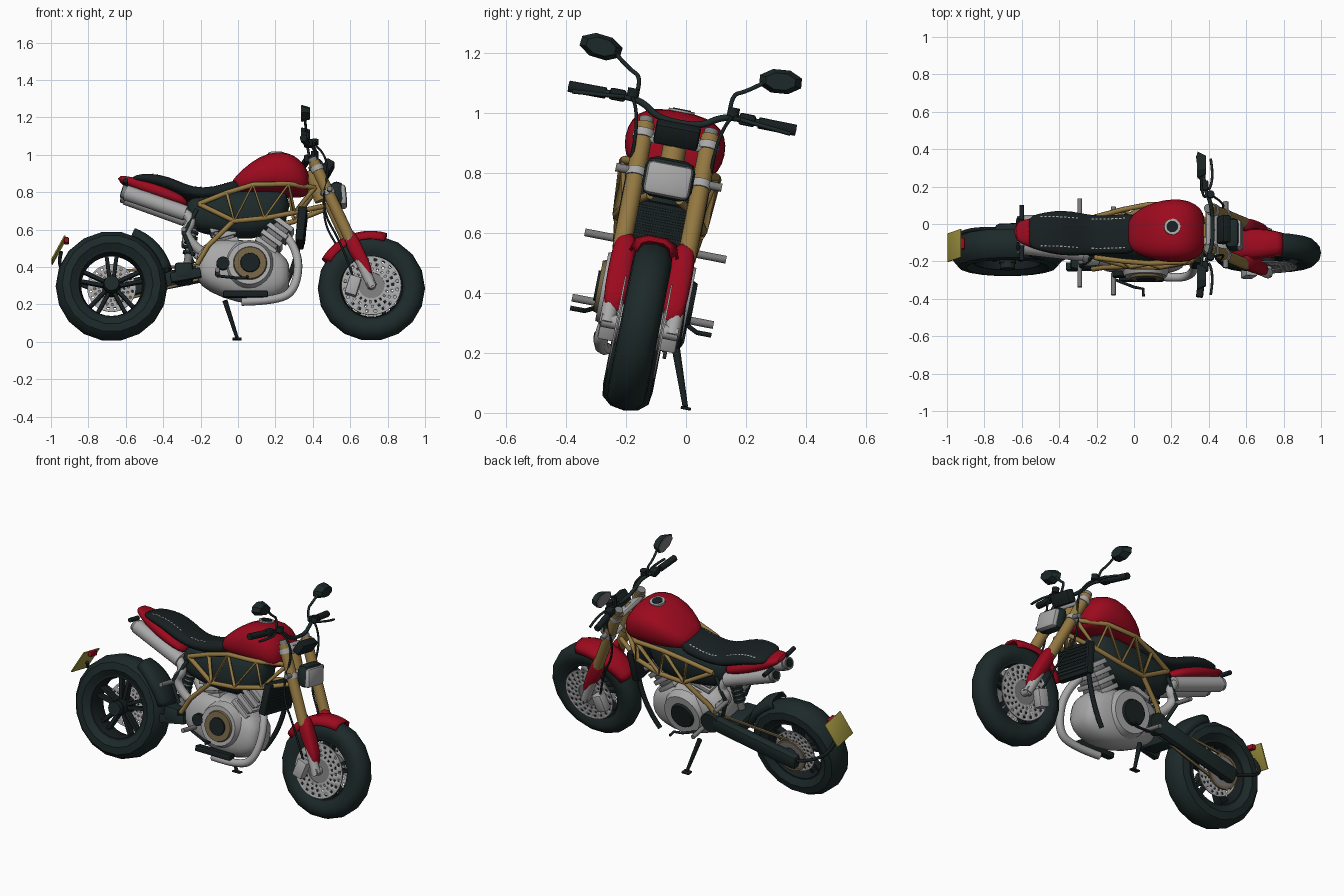
import bpy, bmesh, math
from mathutils import Vector, Matrix

if "Cube" in bpy.data.objects:
    bpy.data.objects.remove(bpy.data.objects["Cube"], do_unlink=True)
COLOURS = {"rubber_black": (.012, .022, .022), "seat_black": (.009, .014, .015), "red_paint": (.33, .003, .013),
           "gold_metal": (.29, .185, .052), "bronze": (.17, .125, .06), "silver": (.39, .39, .39),
           "dark_silver": (.2, .2, .2), "plate_yellow": (.34, .29, .05)}
BLACK, SEAT, RED, GOLD, BRONZE, SILVER, GREY, YELLOW = COLOURS
for key, col in COLOURS.items():
    m = bpy.data.materials.new(key)
    m.use_nodes = True
    m.diffuse_color = (*col, 1)
    next(n for n in m.node_tree.nodes if n.type == 'BSDF_PRINCIPLED').inputs["Base Color"].default_value = (*col, 1)
    COLOURS[key] = m
parts = []

def link(name, data, mat):
    ob = bpy.data.objects.new(name, data)
    bpy.context.scene.collection.objects.link(ob)
    data.materials.append(COLOURS[mat])
    parts.append(ob)
    return ob

def finish(name, bm, mat, angle=40):
    bmesh.ops.recalc_face_normals(bm, faces=bm.faces)
    me = bpy.data.meshes.new(name)
    bm.to_mesh(me)
    me.shade_smooth()
    me.set_sharp_from_angle(angle=math.radians(angle))
    return link(name, me, mat)

def skin(bm, rings, closed=True, loop=False):
    n = len(rings[0])
    for a, b in zip(rings, rings[1:] + rings[:1] if loop else rings[1:]):
        for k in range(n if closed else n - 1):
            bm.faces.new((a[k], a[(k + 1) % n], b[(k + 1) % n], b[k]))

def loft(name, mat, sections, y=0):
    """Rounded body through (x, half width, low z, high z) sections."""
    bm, curve = bmesh.new(), lambda v: math.copysign(abs(v) ** .75, v)
    angles = [math.tau * k / 14 for k in range(14)]
    rings = [[bm.verts.new((x, y + w * curve(math.cos(a)), (lo + hi + (hi - lo) * curve(math.sin(a))) / 2))
              for a in angles] for x, w, lo, hi in sections]
    skin(bm, rings)
    for end in (rings[0], rings[-1]):
        bm.faces.new(end)
    ob = finish(name, bm, mat, 75)
    ob.modifiers.new("round", 'SUBSURF').levels = 1
    return ob

def lathe(name, mat, centre, profile, steps=32):
    """Turn a closed (r, y) profile about the sideways axis."""
    bm, c = bmesh.new(), Vector(centre)
    rings = [[bm.verts.new(c + Vector((r * math.cos(a), y, r * math.sin(a)))) for r, y in profile]
             for a in (math.tau * k / steps for k in range(steps))]
    skin(bm, rings, True, True)
    return finish(name, bm, mat)

def rod(name, mat, a, b, r1, r2=None, sides=16):
    a, b, bm = Vector(a), Vector(b), bmesh.new()
    place = Matrix.Translation((a + b) / 2) @ (b - a).to_track_quat('Z', 'Y').to_matrix().to_4x4()
    bmesh.ops.create_cone(bm, cap_ends=True, segments=sides, radius1=r1, radius2=r2 or r1,
                          depth=(b - a).length, matrix=place)
    return finish(name, bm, mat)

def box(name, mat, centre, size, tilt=0, bevel=.008):
    bm = bmesh.new()
    place = Matrix.Translation(centre) @ Matrix.Rotation(tilt, 4, 'Y') @ Matrix.Diagonal((*size, 1))
    bmesh.ops.create_cube(bm, size=1, matrix=place)
    bmesh.ops.bevel(bm, geom=bm.edges[:], offset=bevel, segments=2, affect='EDGES', profile=.5)
    return finish(name, bm, mat)

def beam(name, mat, a, b, wide, tall, bevel=.002):
    d = Vector(b) - Vector(a)
    return box(name, mat, (Vector(a) + Vector(b)) / 2, (d.length, wide, tall), -math.atan2(d.z, d.x), bevel)

def tube(name, mat, pts, r, smooth=True):
    cu = bpy.data.curves.new(name, 'CURVE')
    cu.dimensions, cu.bevel_depth, cu.bevel_resolution, cu.use_fill_caps = '3D', r, 2, True
    sp = cu.splines.new('NURBS' if smooth else 'POLY')
    sp.points.add(len(pts) - 1)
    for p, co in zip(sp.points, pts):
        p.co = (*co, 1)
    if smooth:
        sp.order_u, sp.use_endpoint_u = 3, True
    link(name, cu, mat)

def fender(name, mat, cx, cz, r, start, end, half):
    bm, rings = bmesh.new(), []
    for i in range(13):
        a, w = math.radians(start + (end - start) * i / 12), half * (.75 + .25 * math.sin(math.pi * i / 12))
        rings.append([bm.verts.new((cx + (r - d) * math.cos(a), w * s, cz + (r - d) * math.sin(a)))
                      for s, d in ((-1, .05), (-.85, .015), (-.4, 0), (.4, 0), (.85, .015), (1, .05))])
    skin(bm, rings, False)
    finish(name, bm, mat, 60).modifiers.new("shell", 'SOLIDIFY').thickness = .01

def brake_disc(name, cx, y, cz, inner, outer):
    ob = lathe(name, SILVER, (cx, y, cz), [(inner + (outer - inner) * i / 7, 0) for i in range(8)], 60)
    bm = bmesh.new()
    bm.from_mesh(ob.data)
    holes = [f for i, f in enumerate(bm.faces) if i % 8 == 7 or (i % 8 in (1, 3, 5) and (i // 8 + i % 8) % 3 == 0)]
    bmesh.ops.delete(bm, geom=holes, context='FACES')
    bm.to_mesh(ob.data)
    ob.modifiers.new("plate", 'SOLIDIFY').thickness = .006

def wheel(name, cx, cz, r, half, rim):
    side = [(rim, .72), (rim + .035, 1), (r - .035, .93), (r - .008, .55)]
    prof = [(q, -w * half) for q, w in side] + [(r, 0)] + [(q, w * half) for q, w in reversed(side)]
    lathe(name + "_tire", BLACK, (cx, 0, cz), prof, 18)
    h, lip, well = half * .72, rim + .004, rim - .012
    lathe(name + "_rim", SEAT, (cx, 0, cz), [(lip, -h), (well, -h), (rim - .025, 0), (well, h), (lip, h)])
    rod(name + "_hub", SEAT, (cx, -.06, cz), (cx, .06, cz), .045)
    for a, o in ((math.tau * k / 5 + math.pi / 2, o) for k in range(5) for o in (-.16, .16)):
        p = [(cx + q * math.cos(a + t), 0, cz + q * math.sin(a + t)) for q, t in ((.03, o * 2), (well, o))]
        beam(name + "_spoke", SEAT, *p, .04, .02)

# Wheels, brakes and fenders
wheel("rear_wheel", -.676, .303, .299, .084, .187)
wheel("front_wheel", .713, .292, .287, .066, .18)
brake_disc("rear_brake_disc", -.676, .05, .303, .05, .13)
rod("rear_axle_nut", BLACK, (-.676, -.09, .303), (-.676, .12, .303), .04)
for nm, mat, r, h in (("rear_sprocket", GREY, .05, .004), ("sprocket_chain", BRONZE, .085, .006)):
    lathe(nm, mat, (-.676, .1, .303), [(r, -h), (.1, -h), (.1, h), (r, h)])
rod("front_axle", SILVER, (.713, -.13, .292), (.713, .13, .292), .024)
for s in (-1, 1):
    brake_disc("front_brake_disc", .713, s * .075, .292, .07, .16)
    rod("disc_carrier", GREY, (.713, s * .07, .292), (.713, s * .076, .292), .075)
    box("brake_caliper", SILVER, (.615, s * .105, .285), (.065, .055, .105), .3)
fender("front_fender", RED, .713, .292, .307, 74, 149, .085)
fender("rear_hugger", BLACK, -.676, .303, .335, 16, 68, .09)

# Fork, steering head and headlight
leg = lambda z, y: (.41 + (.95 - z) * .46, y, z)
for s in (-1, 1):
    for nm, mat, top, low, r in (("fork_tube", GOLD, .96, .54, .031), ("fork_cap", GREY, .98, .96, .024),
                                 ("fork_slider", SILVER, .56, .28, .027), ("upper_fork_clamp", SILVER, .935, .91, .036),
                                 ("lower_fork_clamp", SILVER, .805, .78, .036)):
        rod(nm, mat, leg(top, s * .11), leg(low, s * .11), r)
    loft("fork_guard", RED, [(.57, .036, .5, .6), (.62, .042, .42, .6), (.67, .042, .35, .49), (.72, .036, .31, .38)], s * .1)
    rod("front_signal", GREY, (.49, s * .12, .8), (.49, s * .18, .8), .014)
for nm, x, z in (("upper_yoke", .415, .925), ("lower_yoke", .475, .79)):
    box(nm, SILVER, (x, 0, z), (.07, .2, .025), .4)
rod("steering_head", GOLD, (.39, 0, .93), (.45, 0, .77), .04)
box("headlight_shell", BLACK, (.53, 0, .795), (.08, .17, .135), -.1, .035)
box("headlight_lens", SILVER, (.56, 0, .79), (.04, .155, .112), -.1, .018)
box("instrument_panel", SEAT, (.48, 0, .945), (.05, .15, .075), .5, .01)

# Handlebar, controls and mirrors
for s in (-1, 1):
    tube("handlebar", BLACK, [(.42, 0, .985), (.42, s * .07, .985), (.41, s * .13, 1.03), (.38, s * .2, 1.04), (.35, s * .38, 1.035)], .011)
    rod("hand_grip", SEAT, (.365, s * .26, 1.036), (.35, s * .385, 1.035), .019)
    box("switch_box", SEAT, (.375, s * .22, 1.038), (.045, .055, .04))
    tube("control_lever", BLACK, [(.4, s * .2, 1.035), (.43, s * .25, 1.03), (.41, s * .37, 1.02)], .007)
    rod("fluid_cup", SEAT, (.41, s * .17, 1.04), (.41, s * .17, 1.07), .02)
    tube("mirror_stem", BLACK, [(.38, s * .16, 1.04), (.37, s * .15, 1.11), (.36, s * .2, 1.13), (.36, s * .25, 1.17)], .007)
    tilt = Matrix.Rotation(s * .1, 4, 'X') @ Matrix.Diagonal((1, 1, .56, 1)) @ Matrix.Rotation(math.pi / 8, 4, 'X')
    for nm, mat, x0, x1, r1, r2 in (("mirror_shell", BLACK, .34, .385, .076, .053), ("mirror_glass", GREY, .336, .343, .068, .068)):
        rod(nm, mat, (x0, 0, 0), (x1, 0, 0), r1, r2, 8).data.transform(Matrix.Translation((0, s * .305, 1.185)) @ tilt)
    tube("brake_hose", SEAT, [(.41, s * .17, 1.04), (.5, s * .13, .98), (.44, s * .14, .7), (.56, s * .13, .5), (.62, s * .1, .32)], .006)

# Tank, seat, tail and side covers
loft("fuel_tank", RED, [(-.04, .07, .81, .87), (.02, .125, .8, .93), (.11, .162, .795, 1.005),
                        (.21, .176, .79, 1.035), (.3, .168, .79, 1.018), (.36, .13, .79, .955), (.38, .08, .82, .91)])
rod("tank_cap_ring", SILVER, (.205, 0, 1.01), (.205, 0, 1.029), .044)
rod("tank_cap", SEAT, (.205, 0, 1.01), (.205, 0, 1.032), .031)
seat = loft("seat", SEAT, [(-.57, .08, .87, .89), (-.52, .1, .85, .91), (-.42, .122, .83, .905), (-.33, .125, .79, .875),
                           (-.24, .11, .76, .83), (-.13, .105, .76, .835), (-.03, .115, .78, .87), (.02, .1, .8, .88)])
loft("tail_fairing", RED, [(-.645, .05, .877, .905), (-.56, .08, .815, .895), (-.45, .11, .77, .86),
                           (-.33, .115, .73, .81), (-.26, .09, .715, .765)])
loft("air_box", BLACK, [(-.29, .08, .63, .77), (-.2, .115, .59, .8), (0, .122, .555, .82), (.16, .12, .57, .83), (.28, .08, .65, .84)])

# Seat stitching, laid onto the seat surface
bm = bmesh.new()
for x, y in ((-.5 + i * .021, s * .08) for i in range(22) for s in (-1, 1) if i not in (10, 11, 12)):
    bm.faces.new([bm.verts.new((x + u, y + v, 1)) for u, v in ((0, -.003), (.012, -.003), (.012, .003), (0, .003))])
wrap = finish("seat_stitching", bm, SILVER).modifiers.new("lay", 'SHRINKWRAP')
wrap.target, wrap.wrap_method, wrap.offset = seat, 'PROJECT', .003
wrap.use_project_z, wrap.use_negative_direction, wrap.use_positive_direction = True, True, False

# Trellis frame, mufflers, pegs and rear signals on both sides
upper = [(-.21, .11, .73), (-.06, .14, .785), (.08, .16, .825), (.27, .155, .83), (.41, .05, .83)]
lower = [(-.21, .11, .73), (-.02, .142, .63), (.14, .147, .645), (.3, .125, .68), (.46, .05, .73)]
web = [lower[0], upper[1], lower[1], upper[2], lower[2], upper[3], lower[3], upper[4]]
mount = [(-.02, .14, .635), (-.16, .12, .5), (-.22, .11, .4)]
for s in (-1, 1):
    for nm, pts in (("upper_rail", upper), ("lower_rail", lower), ("frame_web", web), ("engine_mount", mount)):
        tube(nm, GOLD, [(x, s * y, z) for x, y, z in pts], .014, False)
    rod("muffler", SILVER, (-.6, s * .066, .8), (-.28, s * .08, .685), .042)
    rod("muffler_tip", GREY, (-.62, s * .066, .807), (-.6, s * .066, .8), .036)
    rod("muffler_outlet", SEAT, (-.623, s * .066, .808), (-.61, s * .066, .804), .026)
    tube("tail_pipe", SILVER, [(-.3, s * .08, .695), (-.23, s * .1, .65), (-.3, s * .1, .56), (-.2, s * .08, .48)], .027)
    for nm, mat, x, z, y0, y1 in (("rider_peg", GREY, -.11, .345, .12, .24), ("passenger_peg", GREY, -.29, .567, .12, .24),
                                  ("rear_signal", SEAT, -.6, .85, .07, .15)):
        rod(nm, mat, (x, s * y0, z), (x, s * y1, z), .013)
    tube("peg_bracket", BLACK, [(-.22, s * .1, .7), (-.29, s * .13, .567), (-.24, s * .11, .45)], .011, False)
    tube("foot_pedal", SEAT, [(-.11, s * .15, .33), (0, s * .19, .31), (.05, s * .2, .31), (.05, s * .24, .31)], .008, False)

# Engine and radiator
loft("crankcase", SILVER, [(-.23, .09, .34, .48), (-.16, .125, .27, .56), (0, .14, .21, .56), (.14, .135, .2, .54),
                           (.24, .11, .24, .48), (.28, .08, .3, .42)])
for nm, mat, x, y0, y1, r1, r2 in (
        ("clutch_housing", SILVER, .06, -.1, -.15, .135, .115), ("clutch_ring", BRONZE, .065, -.14, -.163, .094, .086),
        ("clutch_hub", SEAT, .065, -.155, -.17, .055, .05), ("pump_cover", SEAT, -.08, -.12, -.152, .035, .035),
        ("alternator_housing", SILVER, .02, .1, .148, .14, .12), ("alternator_cover", SEAT, .015, .14, .163, .08, .07),
        ("sprocket_cover", BLACK, -.17, .1, .15, .06, .06)):
    rod(nm, mat, (x, y0, .4), (x, y1, .4), r1, r2, 24)
box("lower_engine_guard", SEAT, (.04, -.12, .235), (.24, .05, .035))
for nm, wide, x, z, dx in (("front_cylinder", .18, .12, .47, .015), ("rear_cylinder", .15, -.05, .49, -.006)):
    for i in range(9):
        trim = i % 2 * .03
        box(nm + "_fin", GREY if trim else SILVER, (x + dx * i, 0, z + .02 * i), (.13 - trim, wide - trim, .027),
            math.atan2(dx, .02), .003)
tube("front_exhaust", SILVER, [(.25, -.03, .58), (.33, -.08, .48), (.31, -.12, .26), (.2, -.12, .2), (.02, -.1, .2)], .023)
tube("engine_hose", SEAT, [(.33, .1, .6), (.31, .13, .4), (.2, .13, .25)], .014)
box("radiator", SEAT, (.337, 0, .62), (.045, .27, .185), .1)
for i in range(8):
    box("radiator_fin", BLACK, (.367 - i * .002, 0, .69 - i * .019), (.01, .24, .008), .1, .001)

# Single swing arm, chain and shock
beam("swing_arm", BLACK, (-.18, .12, .4), (-.74, .13, .285), .06, .095, .025)
box("swing_arm_bridge", BLACK, (-.29, 0, .37), (.1, .22, .09), 0, .02)
beam("swing_arm_stub", BLACK, (-.2, -.09, .36), (-.36, -.08, .33), .04, .05)
for z0, z1 in ((.37, .23), (.44, .4)):
    beam("drive_chain", BRONZE, (-.17, .09, z0), (-.675, .1, z1), .012, .014)
rod("shock_body", GREY, (-.27, -.03, .42), (-.23, -.03, .68), .022)
for i in range(7):
    rod("shock_coil", BLACK, (-.263 + i * .004, -.03, .47 + i * .028), (-.26 + i * .004, -.03, .484 + i * .028), .034)

# Number plate and side stand
tube("plate_arm", SEAT, [(-.7, .13, .29), (-.86, .13, .33), (-.97, .06, .42), (-.945, 0, .49)], .01)
beam("number_plate", YELLOW, (-.995, 0, .435), (-.925, 0, .565), .155, .008)
box("plate_lamp", RED, (-.917, 0, .55), (.025, .06, .03), 0, .005)
rod("side_stand", SEAT, (-.07, .13, .25), (-.005, .2, .06), .014, .009)
box("stand_foot", SEAT, (-.005, .203, .055), (.05, .035, .01), 0, .003)

# Lean the whole machine onto its side stand
for ob in parts:
    ob.matrix_world = Matrix.Translation((0, -.21, 0)) @ Matrix.Rotation(math.radians(-11), 4, 'X')
